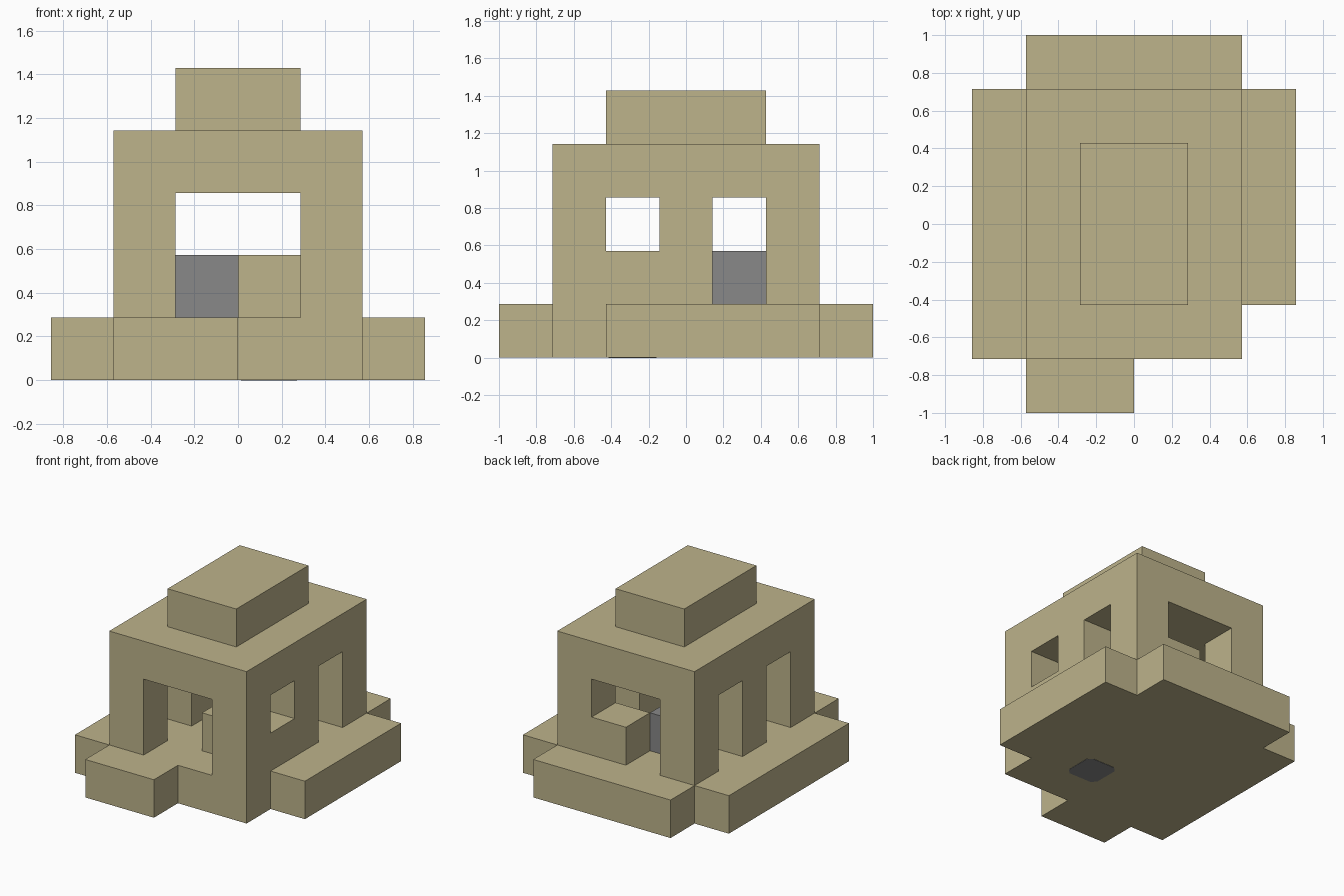
import bpy
import bmesh
import math
from itertools import product
from mathutils import Vector

U = 2 / 7  # block size

cube = bpy.data.objects.get("Cube")
if cube:
    bpy.data.objects.remove(cube, do_unlink=True)


def material(name, rgb):
    mat = bpy.data.materials.new(name)
    mat.use_nodes = True
    mat.diffuse_color = (*rgb, 1)
    mat.node_tree.nodes["Principled BSDF"].inputs["Base Color"].default_value = (*rgb, 1)
    return mat


sand = material("sand", (0.509, 0.451, 0.258))
grey = material("grey", (0.246, 0.246, 0.246))


def box(x, y, z):
    """Set of block cells covering three (start, end) ranges."""
    return set(product(range(*x), range(*y), range(*z)))


def place(p):
    return Vector(((p[0] - 3) * U, (p[1] - 3.5) * U, p[2] * U))


def finish(name, bm, mat):
    mesh = bpy.data.meshes.new(name)
    bm.to_mesh(mesh)
    bm.free()
    mesh.materials.append(mat)
    obj = bpy.data.objects.new(name, mesh)
    bpy.context.collection.objects.link(obj)
    return obj


def blocks(name, cells, mat=sand):
    """Build only the exposed sides of a group of block cells."""
    bm = bmesh.new()
    for cell in sorted(cells):
        centre = Vector(cell) + Vector((0.5, 0.5, 0.5))
        for axis, side in product(range(3), (-1, 1)):
            normal = Vector((0, 0, 0))
            normal[axis] = side
            if tuple(int(c + n) for c, n in zip(cell, normal)) in cells:
                continue
            a = Vector((0, 0, 0))
            a[(axis + 1) % 3] = 0.5
            b = normal.cross(a)
            mid = centre + normal * 0.5
            ring = (mid + a + b, mid - a + b, mid - a - b, mid + a - b)
            bm.faces.new([bm.verts.new(place(p)) for p in ring])
    bmesh.ops.remove_doubles(bm, verts=bm.verts, dist=0.001)
    bmesh.ops.recalc_face_normals(bm, faces=bm.faces)
    return finish(name, bm, mat)


# Hollow main body with its openings
body = box((1, 5), (1, 6), (0, 4))
body -= box((2, 4), (2, 5), (1, 3))   # room
body -= box((2, 4), (1, 2), (1, 3))   # front doorway
body -= box((2, 3), (5, 6), (1, 3))   # back doorway
body -= box((3, 4), (5, 6), (2, 3))   # back window
body -= box((4, 5), (2, 3), (2, 3))   # left window
body -= box((4, 5), (4, 5), (1, 3))   # left doorway
for y in (2, 4):                      # right doorways
    body -= box((1, 2), (y, y + 1), (1, 3))
blocks("body", body)

# Ledges around the foot
blocks("front_ledge", box((1, 3), (0, 1), (0, 1)))
blocks("back_ledge", box((1, 5), (6, 7), (0, 1)))
blocks("right_ledge", box((0, 1), (1, 6), (0, 1)))
blocks("left_ledge", box((5, 6), (2, 6), (0, 1)))

# Roof and contents of the room
blocks("roof_block", box((2, 4), (2, 5), (4, 5)))
blocks("inner_step", box((3, 4), (2, 3), (1, 2)))
blocks("grey_block", box((2, 3), (4, 5), (1, 2)), grey)

# Thin plate with cut corners under the floor
bm = bmesh.new()
corners = []
for i in range(4):
    turn = i * math.pi / 2
    for u, v in ((0.45, -0.33), (0.45, 0.33)):
        corners.append((u * math.cos(turn) - v * math.sin(turn),
                        u * math.sin(turn) + v * math.cos(turn)))
rings = [[bm.verts.new(place((3.5 + x, 2.5 + y, z))) for x, y in corners]
         for z in (-0.007, 0.01)]
bm.faces.new(rings[0])
bm.faces.new(rings[1])
for i in range(8):
    j = (i + 1) % 8
    bm.faces.new((rings[0][i], rings[0][j], rings[1][j], rings[1][i]))
bmesh.ops.recalc_face_normals(bm, faces=bm.faces)
finish("floor_plate", bm, grey)
